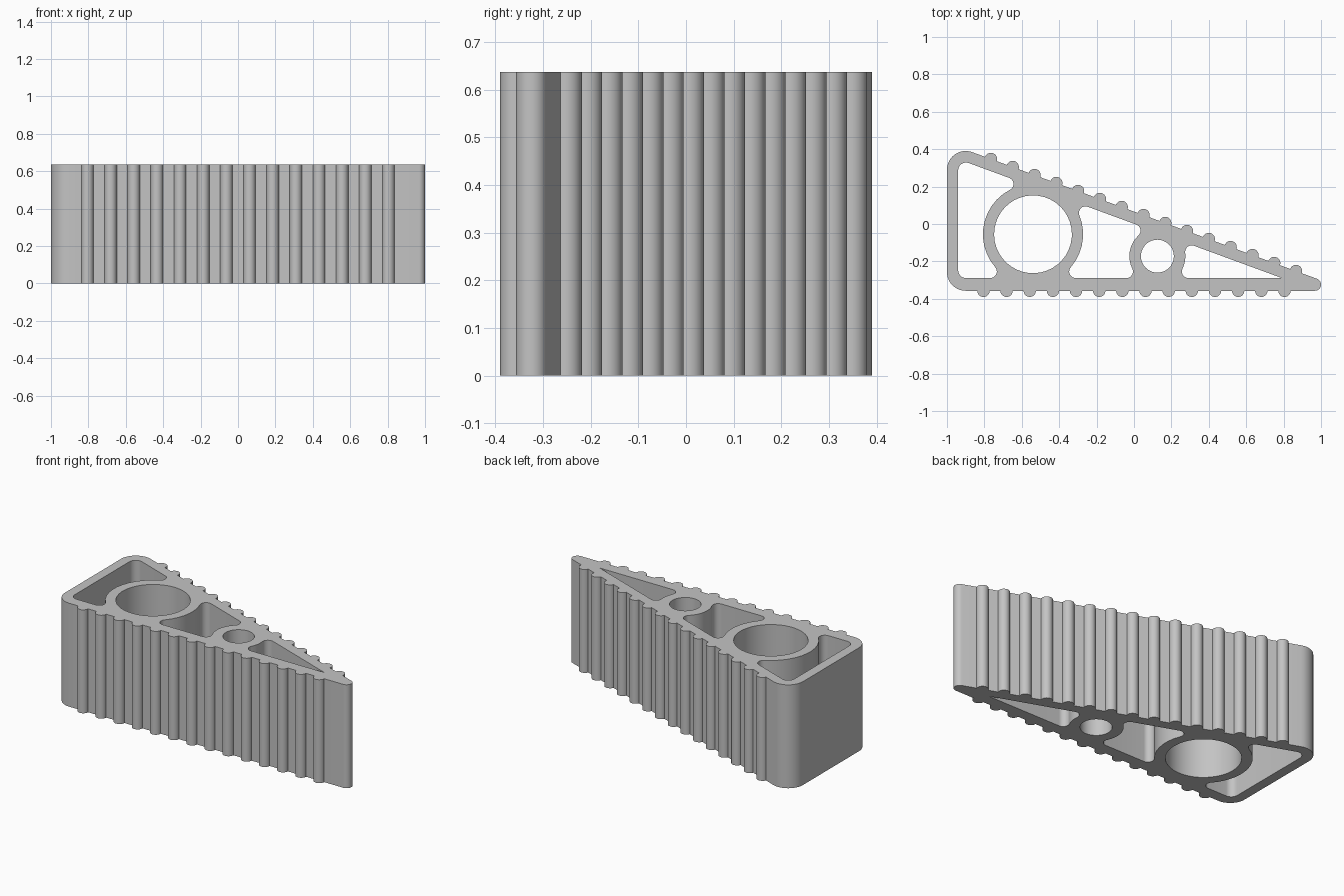
import bpy, bmesh
from math import radians, pi, cos, sin, sqrt, atan2
from mathutils import Vector

cube = bpy.data.objects.get("Cube")
if cube:
    bpy.data.objects.remove(cube)

HEIGHT = 0.637
SLOPE = radians(20.17)                 # angle of the sloping wall
LEFT, DOWN, UP = pi, 1.5 * pi, pi / 2 - SLOPE
FLOOR, WALL = -0.357, 0.064            # straight side and wall thickness
TIP_R, CORNER_R, RIDGE_R = 0.033, 0.1, 0.033
INNER_R, FILLET_R = 0.042, 0.035

up = Vector((cos(UP), sin(UP)))        # outward normal of the sloping wall
tip = Vector((1 - TIP_R, FLOOR + TIP_R))
slope_d = up.dot(tip) + TIP_R

# Walls seen from inside the cavities: inward normal and offset
bottom_wall = (Vector((0, 1)), FLOOR + 0.068)
top_wall = (-up, WALL - 0.003 - slope_d)
big_ring = (Vector((-0.54, -0.055)), 0.268)
small_ring = (Vector((0.125, -0.172)), 0.15)


def arc(center, r, a0, a1, ccw=True):
    """Points along an arc, in the given direction."""
    sweep = (a1 - a0) % (2 * pi) if ccw else -((a0 - a1) % (2 * pi))
    n = max(4, int(abs(sweep) / radians(9)))
    return [(center[0] + r * cos(a0 + sweep * i / n),
             center[1] + r * sin(a0 + sweep * i / n)) for i in range(n + 1)]


def slope_y(x, inset):
    """Height of the sloping line moved inward by inset."""
    return (slope_d - inset - up.x * x) / up.y


def angle(v):
    return atan2(v.y, v.x)


def fillet(ring, wall, side):
    """Centre of the circle touching a ring and a wall; side is -1 or 1 in x."""
    (c, r), (n, d) = ring, wall
    gap = d + FILLET_R - n.dot(c)
    along = Vector((abs(n.y), -n.x if n.y > 0 else n.x))
    return c + n * gap + along * side * sqrt((r + FILLET_R) ** 2 - gap ** 2)


def ring_side(ring, side):
    """Cavity edge along one side of a ring, with both fillets."""
    c, r = ring
    low, high = fillet(ring, bottom_wall, side), fillet(ring, top_wall, side)
    if side < 0:    # runs upward along the ring's left
        return (arc(low, FILLET_R, DOWN, angle(c - low))
                + arc(c, r, angle(low - c), angle(high - c), False)
                + arc(high, FILLET_R, angle(c - high), UP))
    return (arc(high, FILLET_R, UP, angle(c - high))
            + arc(c, r, angle(high - c), angle(low - c), False)
            + arc(low, FILLET_R, angle(c - low), DOWN))


# Outer outline with gripping ridges
outline = arc((-1 + CORNER_R, FLOOR + CORNER_R), CORNER_R, LEFT, DOWN)
for i in range(14):
    outline += arc((-0.805 + 0.1238 * i, FLOOR), RIDGE_R, pi, 2 * pi)
outline += arc(tip, TIP_R, DOWN, UP)
for i in range(15):
    x = 0.866 - 0.1165 * i
    outline += arc((x, slope_y(x, 0)), RIDGE_R, UP - pi / 2, UP + pi / 2)
x = -1 + CORNER_R
outline += arc((x, slope_y(x, CORNER_R)), CORNER_R, UP, LEFT)

# Three cavities and two round holes
x = -0.94 + INNER_R
thickness = WALL - 0.003
floor_y = bottom_wall[1]
end_cavity = (arc((x, floor_y + INNER_R), INNER_R, LEFT, DOWN)
              + ring_side(big_ring, -1)
              + arc((x, slope_y(x, thickness + INNER_R)), INNER_R, UP, LEFT))
middle_cavity = ring_side(small_ring, -1) + ring_side(big_ring, 1)
tip_x = (slope_d - thickness - up.y * floor_y) / up.x
tip_cavity = ring_side(small_ring, 1) + [(tip_x, floor_y)]
big_hole = arc(big_ring[0], 0.208, 0, 2 * pi - 0.1)
small_hole = arc(small_ring[0], 0.088, 0, 2 * pi - 0.15)

# Filled profile, extruded upright
curve = bpy.data.curves.new("wedge_body", "CURVE")
curve.dimensions = "2D"
curve.fill_mode = "BOTH"
curve.extrude = HEIGHT / 2
for loop in (outline, end_cavity, middle_cavity, tip_cavity, big_hole, small_hole):
    points = []
    for p in loop:                     # drop doubled points
        if not points or (Vector(p) - Vector(points[-1])).length > 1e-4:
            points.append(p)
    spline = curve.splines.new("POLY")
    spline.points.add(len(points) - 1)
    for point, p in zip(spline.points, points):
        point.co = (p[0], p[1], 0, 1)
    spline.use_cyclic_u = True

body = bpy.data.objects.new("wedge_body", curve)
bpy.context.collection.objects.link(body)
bpy.ops.object.select_all(action="DESELECT")
body.select_set(True)
bpy.context.view_layer.objects.active = body
bpy.ops.object.convert(target="MESH")
body = bpy.context.view_layer.objects.active

# Join caps to sides and stand on the floor
bm = bmesh.new()
bm.from_mesh(body.data)
bmesh.ops.remove_doubles(bm, verts=bm.verts, dist=1e-5)
bmesh.ops.translate(bm, verts=bm.verts, vec=(0, 0, HEIGHT / 2))
bmesh.ops.recalc_face_normals(bm, faces=bm.faces)
bm.to_mesh(body.data)
bm.free()

# Single grey colour
grey = bpy.data.materials.new("plain_grey")
grey.use_nodes = True
color = (0.55, 0.55, 0.55, 1)
grey.diffuse_color = color
grey.node_tree.nodes["Principled BSDF"].inputs["Base Color"].default_value = color
body.data.materials.clear()
body.data.materials.append(grey)
bpy.ops.object.shade_smooth_by_angle(angle=radians(30))
